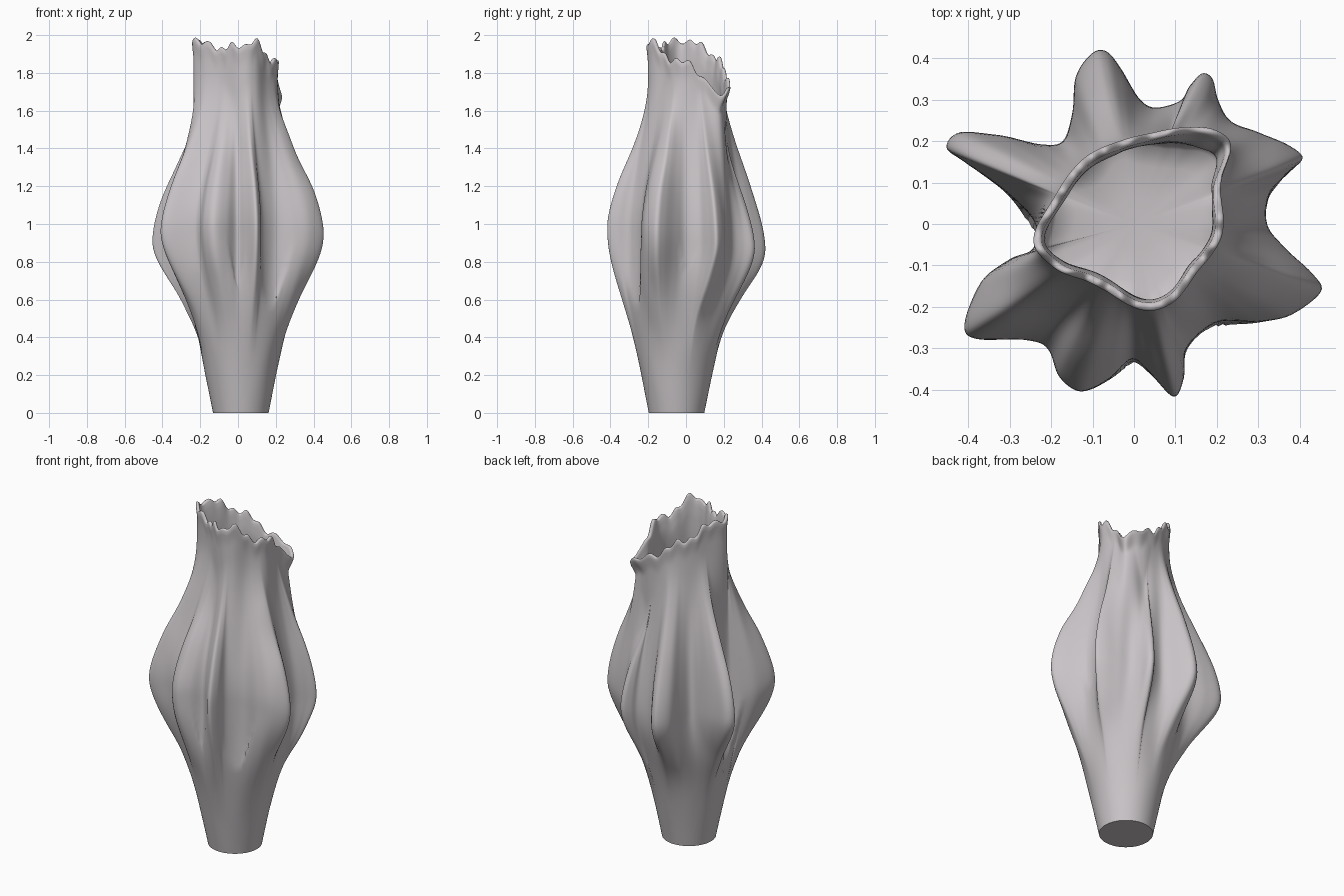
import bpy, bmesh, math
from mathutils import Vector, noise

if "Cube" in bpy.data.objects:
    bpy.data.objects.remove(bpy.data.objects["Cube"])

# Widest cross-section: eight irregular ridges (counter-clockwise, seen from above)
STAR = [(.452, -.165), (.43, -.12), (.36, -.055), (.32, 0), (.325, .07), (.37, .12),
        (.412, .16), (.38, .19), (.30, .22), (.235, .245), (.205, .30), (.19, .35),
        (.165, .365), (.135, .335), (.11, .295), (.05, .28), (.01, .305), (-.03, .37),
        (-.065, .412), (-.10, .41), (-.14, .355), (-.15, .27), (-.17, .20), (-.23, .195),
        (-.33, .215), (-.42, .222), (-.452, .185), (-.41, .15), (-.31, .08), (-.235, 0),
        (-.245, -.06), (-.30, -.085), (-.37, -.14), (-.408, -.24), (-.38, -.278),
        (-.25, -.28), (-.205, -.30), (-.18, -.37), (-.13, -.407), (-.06, -.375),
        (-.005, -.33), (.04, -.365), (.095, -.415), (.12, -.37), (.13, -.30),
        (.20, -.24), (.30, -.235), (.38, -.22)]

# Torn mouth of the neck: x, y and rim height
MOUTH = [(.205, -.03, 1.87), (.20, .10, 1.77), (.192, .182, 1.69), (.07, .215, 1.77),
         (-.10, .16, 1.88), (-.19, .06, 1.95), (-.235, -.04, 1.985), (-.19, -.10, 1.95),
         (-.10, -.14, 1.94), (.02, -.20, 1.94), (.09, -.185, 1.985), (.14, -.12, 1.89)]

SUB = 6                       # columns per outline point
FLOOR = 1.50                  # inside floor height
BASE = Vector((.015, -.05))
BASE_R = .147


def catmull(a, b, c, d, t):
    return .5 * (2 * b + (c - a) * t + (2 * a - 5 * b + 4 * c - d) * t * t
                 + (3 * b - a - 3 * c + d) * t ** 3)


def smooth(u):
    u = min(max(u, 0), 1)
    return u * u * (3 - 2 * u)


def near(angle, degrees, width):
    """Bell weight around one direction."""
    d = (math.degrees(angle) - degrees + 180) % 360 - 180
    return math.exp(-(d / width) ** 2)


def resample(points, sub):
    pts, n = [Vector(p) for p in points], len(points)
    return [catmull(pts[i - 1], pts[i], pts[(i + 1) % n], pts[(i + 2) % n], k / sub)
            for i in range(n) for k in range(sub)]


mouth = sorted((math.atan2(p.y, p.x), p.xy.length, p.z) for p in resample(MOUTH, 16))


def mouth_at(angle):
    """Radius and rim height of the neck in one direction."""
    loop = [(mouth[-1][0] - math.tau,) + mouth[-1][1:]] + mouth
    loop.append((mouth[0][0] + math.tau,) + mouth[0][1:])
    for p, q in zip(loop, loop[1:]):
        if p[0] <= angle <= q[0]:
            t = (angle - p[0]) / max(q[0] - p[0], 1e-6)
            return p[1] + (q[1] - p[1]) * t, p[2] + (q[2] - p[2]) * t


class Column:
    """One vertical line of the body, from foot to torn rim."""
    def __init__(self, p):
        self.mid = p
        a = math.atan2(p.y, p.x)
        self.dir = Vector((math.cos(a), math.sin(a)))
        r, h = mouth_at(a)
        self.top = self.dir * r
        self.peak = .93 - .06 * math.sin(a)
        # ridges with low shoulders: back right one and the two front ones
        self.shoulder = 1.8 - .33 * near(a, 62, 13) - .1 * near(a, 265, 22)
        jag = .016 * math.sin(7 * a + 1) + .013 * math.sin(17 * a)
        self.rim = min(2.0, max(1.66, h + jag))
        self.lip = .008 + .035 * near(a, 45, 16)

    def at(self, z):
        if z < self.peak:
            # conical foot swelling into the ridges
            r = BASE_R + .2 * z
            foot = BASE + self.dir * r
            if foot.length > self.mid.length:
                foot = foot.lerp(self.mid, smooth(z / .6))
            u = max(0, z - .1) / (self.peak - .1)
            p = foot.lerp(self.mid, smooth(u * u))
        else:
            v = (z - self.peak) / (self.shoulder - self.peak)
            p = self.mid.lerp(self.top, smooth(v ** .93))
        # slight organic waviness, fading out at the foot
        w = noise.noise(Vector((p.x * 9, p.y * 9, z * 2.5))) * .008 * smooth(z / .5)
        return p + self.dir * (w + self.lip * smooth((z - self.rim + .1) / .1))


cols = [Column(p) for p in resample(STAR, SUB)]
bm = bmesh.new()


def ring(heights, inset):
    out = []
    for c, z in zip(cols, heights):
        p = c.at(z) - c.dir * inset
        out.append(bm.verts.new((p.x, p.y, z)))
    return out


def bridge(a, b):
    n = len(a)
    for i in range(n):
        j = (i + 1) % n
        bm.faces.new((a[i], a[j], b[j], b[i]))


# Outer wall: level rings to 1.4, then stretched up to the torn rim
rings = [ring([z] * len(cols), 0) for z in [1.4 * i / 50 for i in range(51)]]
for i in range(1, 21):
    rings.append(ring([1.4 + (c.rim - .010 - 1.4) * i / 20 for c in cols], 0))
# Rounded rim, then inner wall down to the floor
for drop, inset in ((.003, .003), (0, .010), (.003, .017)):
    rings.append(ring([c.rim - drop for c in cols], inset))
for i in range(13):
    rings.append(ring([c.rim - .010 + (FLOOR - c.rim + .010) * i / 12 for c in cols], .020))
# Softly dished floor
for k, z in ((.93, FLOOR - .02), (.7, FLOOR - .035), (.3, FLOOR - .04)):
    rings.append([bm.verts.new((v.co.x * k, v.co.y * k, z)) for v in rings[73 + 13]])
for a, b in zip(rings, rings[1:]):
    bridge(a, b)


# Inside floor and foot closed with fans
def fan(loop, centre, flip):
    m = bm.verts.new(centre)
    for i in range(len(loop)):
        a, b = loop[i], loop[(i + 1) % len(loop)]
        bm.faces.new((b, a, m) if flip else (a, b, m))


fan(rings[-1], (0, 0, FLOOR - .04), False)
fan(rings[0], (BASE.x, BASE.y, 0), True)

mesh = bpy.data.meshes.new("ridged_vase")
bm.to_mesh(mesh)
bm.free()
vase = bpy.data.objects.new("ridged_vase", mesh)
bpy.context.collection.objects.link(vase)

clay = bpy.data.materials.new("pale_grey_clay")
clay.diffuse_color = (.58, .55, .57, 1)
clay.use_nodes = True
clay.node_tree.nodes["Principled BSDF"].inputs["Base Color"].default_value = clay.diffuse_color
mesh.materials.append(clay)

bpy.context.view_layer.objects.active = vase
vase.select_set(True)
bpy.ops.object.shade_smooth_by_angle(angle=math.radians(75))
